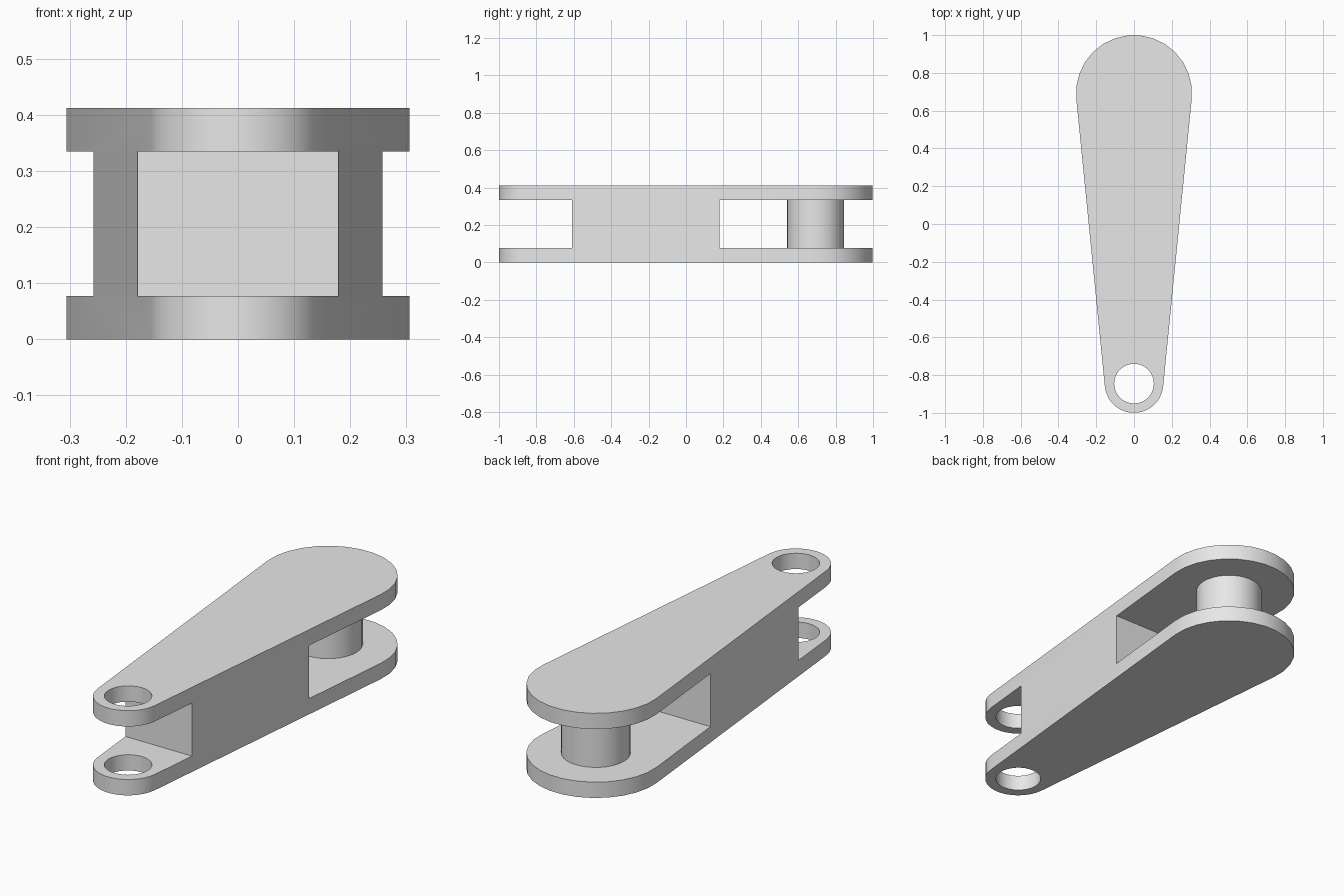
import bpy, bmesh
from math import asin, cos, sin, pi, radians

if "Cube" in bpy.data.objects:
    bpy.data.objects.remove(bpy.data.objects["Cube"], do_unlink=True)

HEIGHT, PLATE = 0.412, 0.077
BIG_Y, BIG_R = 0.693, 0.307
SMALL_Y, SMALL_R = -0.845, 0.155
HOLE_R, PIN_R = 0.105, 0.153
WEB_FRONT, WEB_BACK = -0.61, 0.18

grey = bpy.data.materials.new("plain grey")
grey.use_nodes = True
grey.diffuse_color = (0.8, 0.8, 0.8, 1)
grey.node_tree.nodes["Principled BSDF"].inputs["Base Color"].default_value = (0.8, 0.8, 0.8, 1)


def arc(cy, r, start, end, n):
    angles = [start + (end - start) * i / n for i in range(n + 1)]
    return [(r * cos(a), cy + r * sin(a)) for a in angles]


def prism(name, outline, z0, z1):
    bm = bmesh.new()
    base = bm.faces.new([bm.verts.new((x, y, z0)) for x, y in outline])
    top = bmesh.ops.extrude_face_region(bm, geom=[base])["geom"]
    bmesh.ops.translate(bm, vec=(0, 0, z1 - z0),
                        verts=[v for v in top if isinstance(v, bmesh.types.BMVert)])
    bmesh.ops.recalc_face_normals(bm, faces=bm.faces)
    mesh = bpy.data.meshes.new(name)
    bm.to_mesh(mesh)
    bm.free()
    mesh.materials.append(grey)
    obj = bpy.data.objects.new(name, mesh)
    bpy.context.collection.objects.link(obj)
    return obj


def activate(obj):
    bpy.ops.object.select_all(action='DESELECT')
    obj.select_set(True)
    bpy.context.view_layer.objects.active = obj


def cut(obj, cutter):
    cutter.hide_render = True
    activate(obj)
    mod = obj.modifiers.new("cut", 'BOOLEAN')
    mod.operation, mod.solver, mod.object = 'DIFFERENCE', 'EXACT', cutter
    bpy.ops.object.modifier_apply(modifier=mod.name)
    bpy.data.objects.remove(cutter, do_unlink=True)


def box_outline(y0, y1):
    return [(-1, y0), (1, y0), (1, y1), (-1, y1)]


# Tapered arm body: two round ends joined by tangent sides
lean = asin((BIG_R - SMALL_R) / (BIG_Y - SMALL_Y))
outline = (arc(BIG_Y, BIG_R, -lean, pi + lean, 15)
           + arc(SMALL_Y, SMALL_R, pi + lean, 2 * pi - lean, 15))
arm = prism("link_arm", outline, 0, HEIGHT)

# Slots at both ends leave two plates and a central web
for y0, y1 in ((-2, WEB_FRONT), (WEB_BACK, 2)):
    cut(arm, prism("slot_cutter", box_outline(y0, y1), PLATE, HEIGHT - PLATE))

# Eye hole through the narrow end
cut(arm, prism("hole_cutter", arc(SMALL_Y, HOLE_R, 0, 2 * pi, 32)[:-1], -1, 1))

# Pin between the plates at the wide end
pin = prism("pin", arc(BIG_Y, PIN_R, 0, 2 * pi, 32)[:-1], PLATE, HEIGHT - PLATE)

for obj in (arm, pin):
    activate(obj)
    bpy.ops.object.shade_smooth_by_angle(angle=radians(30))
